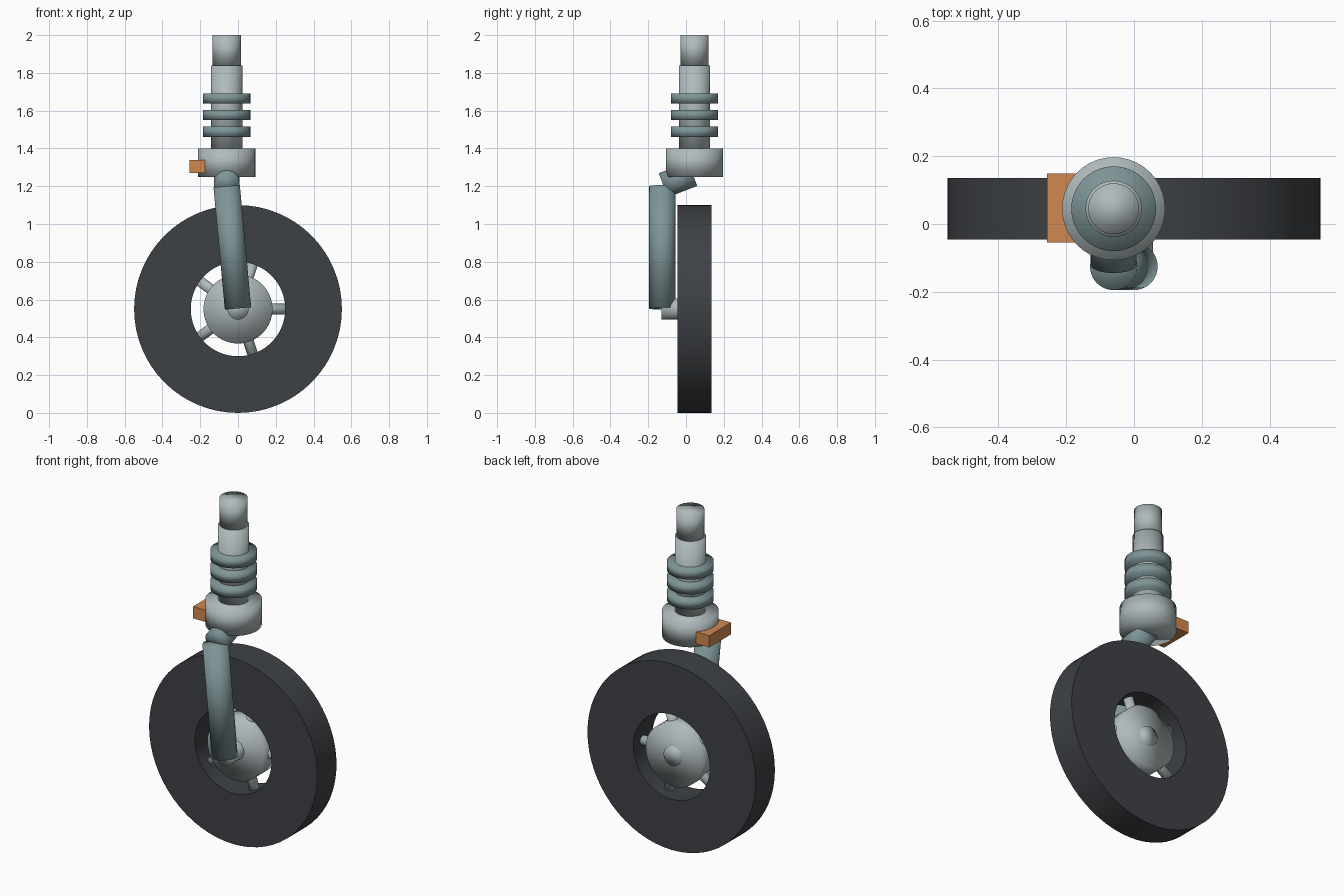
import bpy
import math
from mathutils import Vector, Matrix

if "Cube" in bpy.data.objects:
    bpy.data.objects.remove(bpy.data.objects["Cube"], do_unlink=True)


def material(name, colour):
    mat = bpy.data.materials.new(name)
    mat.use_nodes = True
    mat.diffuse_color = (*colour, 1)
    bsdf = next(n for n in mat.node_tree.nodes if n.type == "BSDF_PRINCIPLED")
    bsdf.inputs["Base Color"].default_value = (*colour, 1)
    return mat


steel = material("light steel", (0.43, 0.49, 0.50))
teal = material("grey teal", (0.21, 0.30, 0.31))
rubber = material("dark rubber", (0.048, 0.053, 0.06))
orange = material("orange", (0.63, 0.25, 0.08))


def rod(name, start, end, radius, mat, sides=40):
    """Softly shaded cylinder between two points."""
    start, end = Vector(start), Vector(end)
    axis = end - start
    bpy.ops.mesh.primitive_cylinder_add(vertices=sides, radius=radius, depth=axis.length)
    obj = bpy.context.object
    obj.name = name
    turn = axis.to_track_quat("Z", "Y").to_matrix().to_4x4()
    obj.matrix_world = Matrix.Translation((start + end) / 2) @ turn
    obj.data.materials.append(mat)
    bpy.ops.object.shade_smooth()
    return obj


# Shared centre lines
POST_X, MID_Y, AXLE_Z, LEG_Y = -0.06, 0.045, 0.55, -0.125


def post(name, bottom, top, radius, mat):
    return rod(name, (POST_X, MID_Y, bottom), (POST_X, MID_Y, top), radius, mat)


# Vertical post, from the top down
post("top_piston", 1.84, 2.0, 0.075, steel)
post("shock_tube", 1.39, 1.84, 0.083, steel)
for i, z in enumerate((1.488, 1.577, 1.665)):
    post(f"shock_ring_{i + 1}", z - 0.027, z + 0.027, 0.125, teal)
post("collar", 1.25, 1.4, 0.152, steel)

# Clamp block on the right side of the collar
bpy.ops.mesh.primitive_cube_add(size=1, location=(-0.213, 0.047, 1.305))
clamp = bpy.context.object
clamp.name = "clamp_block"
clamp.data.transform(Matrix.Diagonal((0.086, 0.204, 0.07, 1)))
clamp.data.materials.append(orange)

# Slanted link and single-sided leg
rod("fork_link", (POST_X, -0.12, 1.205), (POST_X, 0.035, 1.265), 0.068, teal)
rod("fork_leg", (POST_X, LEG_Y, 1.2), (0, LEG_Y, 0.553), 0.07, teal)

# Axle, hub and spokes
rod("axle", (0, -0.13, AXLE_Z), (0, 0.13, AXLE_Z), 0.056, steel)
rod("hub", (0, MID_Y - 0.07, AXLE_Z), (0, MID_Y + 0.07, AXLE_Z), 0.183, steel)
for i in range(5):
    a = math.tau * i / 5
    tip = (0.27 * math.cos(a), MID_Y, AXLE_Z + 0.27 * math.sin(a))
    rod(f"spoke_{i + 1}", (0, MID_Y, AXLE_Z), tip, 0.028, steel, 20)

# Tyre: a square-edged ring
profile = [(0.25, -0.09), (0.55, -0.09), (0.55, 0.09), (0.25, 0.09)]
SIDES = 64
verts, faces = [], []
for i in range(SIDES):
    a = math.tau * i / SIDES
    verts += [(r * math.cos(a), y, r * math.sin(a)) for r, y in profile]
    n = (i + 1) % SIDES
    for k in range(4):
        m = (k + 1) % 4
        faces.append((4 * i + k, 4 * i + m, 4 * n + m, 4 * n + k))
mesh = bpy.data.meshes.new("tyre")
mesh.from_pydata(verts, [], faces)
# Face winding runs outward all round the ring
mesh.flip_normals()
mesh.materials.append(rubber)
tyre = bpy.data.objects.new("tyre", mesh)
tyre.location = (0, MID_Y, AXLE_Z)
bpy.context.collection.objects.link(tyre)
bpy.ops.object.select_all(action="DESELECT")
tyre.select_set(True)
bpy.context.view_layer.objects.active = tyre
bpy.ops.object.mode_set(mode="EDIT")
bpy.ops.mesh.select_all(action="SELECT")
bpy.ops.mesh.normals_make_consistent(inside=False)
bpy.ops.object.mode_set(mode="OBJECT")
bpy.ops.object.shade_smooth_by_angle(angle=math.radians(35))
